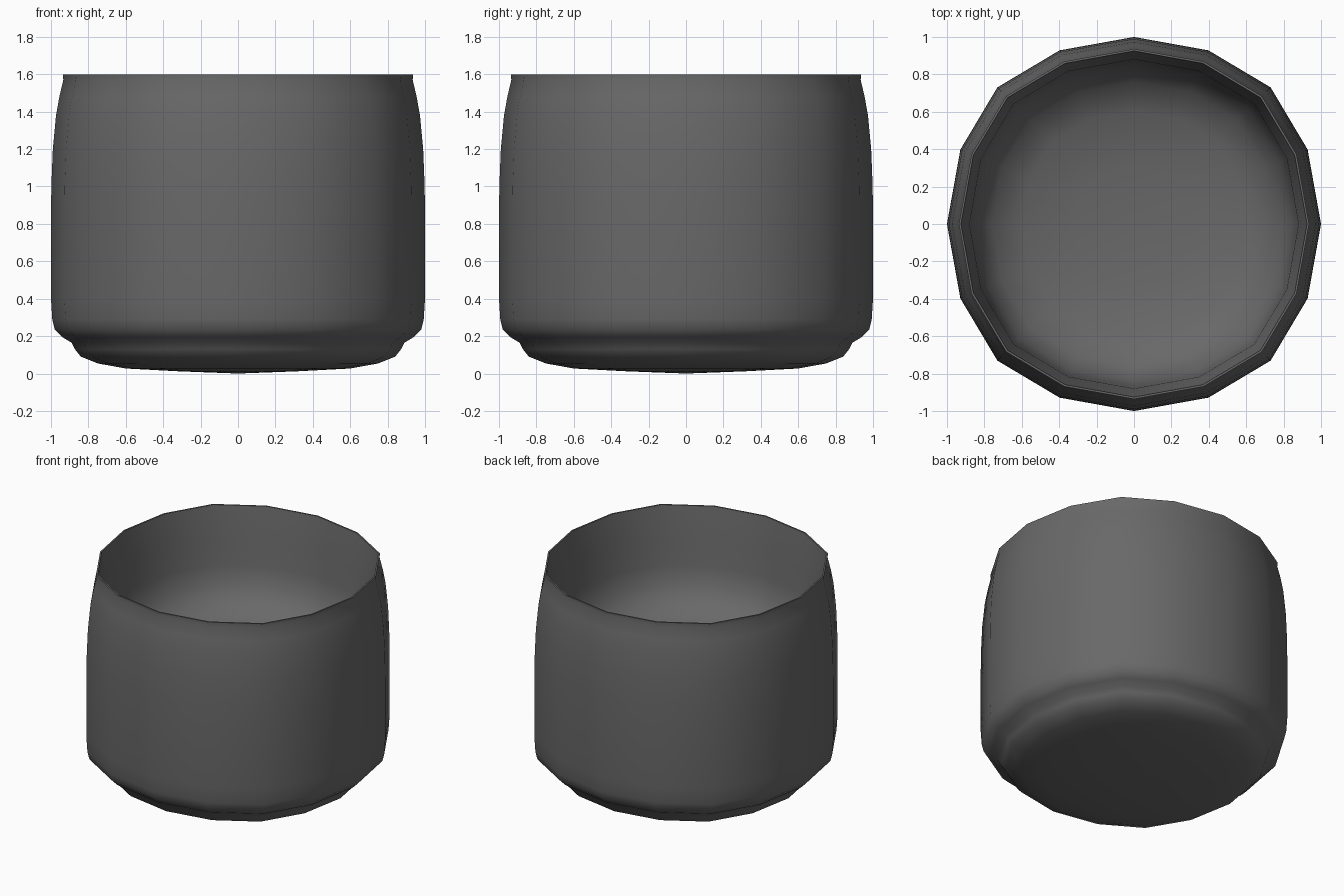
import bpy, bmesh, math

if "Cube" in bpy.data.objects:
    bpy.data.objects.remove(bpy.data.objects["Cube"])

SIDES = 16
# slightly squarish sixteen-sided outline: axis, between, diagonal
STRETCH = [1.0, 1.01, 1.033, 1.01]

# outside profile from base to rim, then inside from rim to floor (radius, height)
OUTSIDE = [(0.32, 0.012), (0.60, 0.027), (0.75, 0.054), (0.84, 0.09),
           (0.872, 0.13), (0.89, 0.165), (0.94, 0.195), (0.98, 0.235),
           (0.993, 0.29), (1.0, 0.40), (1.0, 0.80), (0.998, 1.0),
           (0.99, 1.2), (0.973, 1.38), (0.955, 1.48), (0.934, 1.57)]
RIM = [(0.936, 1.60), (0.925, 1.60), (0.922, 1.575)]
INSIDE = [(0.88, 1.35), (0.87, 1.18), (0.84, 1.05), (0.76, 0.93),
          (0.60, 0.86), (0.32, 0.82)]


def add_rings(bm, profile):
    rings = []
    for r, z in profile:
        ring = []
        for i in range(SIDES):
            a = math.pi / 2 * (i // 4) + math.radians([0, 23.2, 45, 66.8][i % 4])
            k = r * STRETCH[i % 4]
            ring.append(bm.verts.new((k * math.cos(a), k * math.sin(a), z)))
        rings.append(ring)
    for low, high in zip(rings, rings[1:]):
        for i in range(SIDES):
            j = (i + 1) % SIDES
            bm.faces.new((low[i], low[j], high[j], high[i]))
    return rings


def cap(bm, ring, z):
    centre = bm.verts.new((0, 0, z))
    for i in range(SIDES):
        bm.faces.new((centre, ring[(i + 1) % SIDES], ring[i]))


# cup body: thin rim, domed base and rounded bowl inside
bm = bmesh.new()
rings = add_rings(bm, OUTSIDE + RIM + INSIDE)
cap(bm, rings[0], 0)
cap(bm, rings[-1], 0.81)
bmesh.ops.recalc_face_normals(bm, faces=bm.faces)
mesh = bpy.data.meshes.new("cup_body")
bm.to_mesh(mesh)
bm.free()
cup = bpy.data.objects.new("cup_body", mesh)
bpy.context.collection.objects.link(cup)
bpy.context.view_layer.objects.active = cup
cup.select_set(True)
bpy.ops.object.shade_smooth_by_angle(angle=math.radians(50))

# dark grey finish
grey = bpy.data.materials.new("dark_grey")
grey.diffuse_color = (0.14, 0.14, 0.14, 1)
grey.use_nodes = True
grey.node_tree.nodes["Principled BSDF"].inputs["Base Color"].default_value = grey.diffuse_color
mesh.materials.append(grey)
